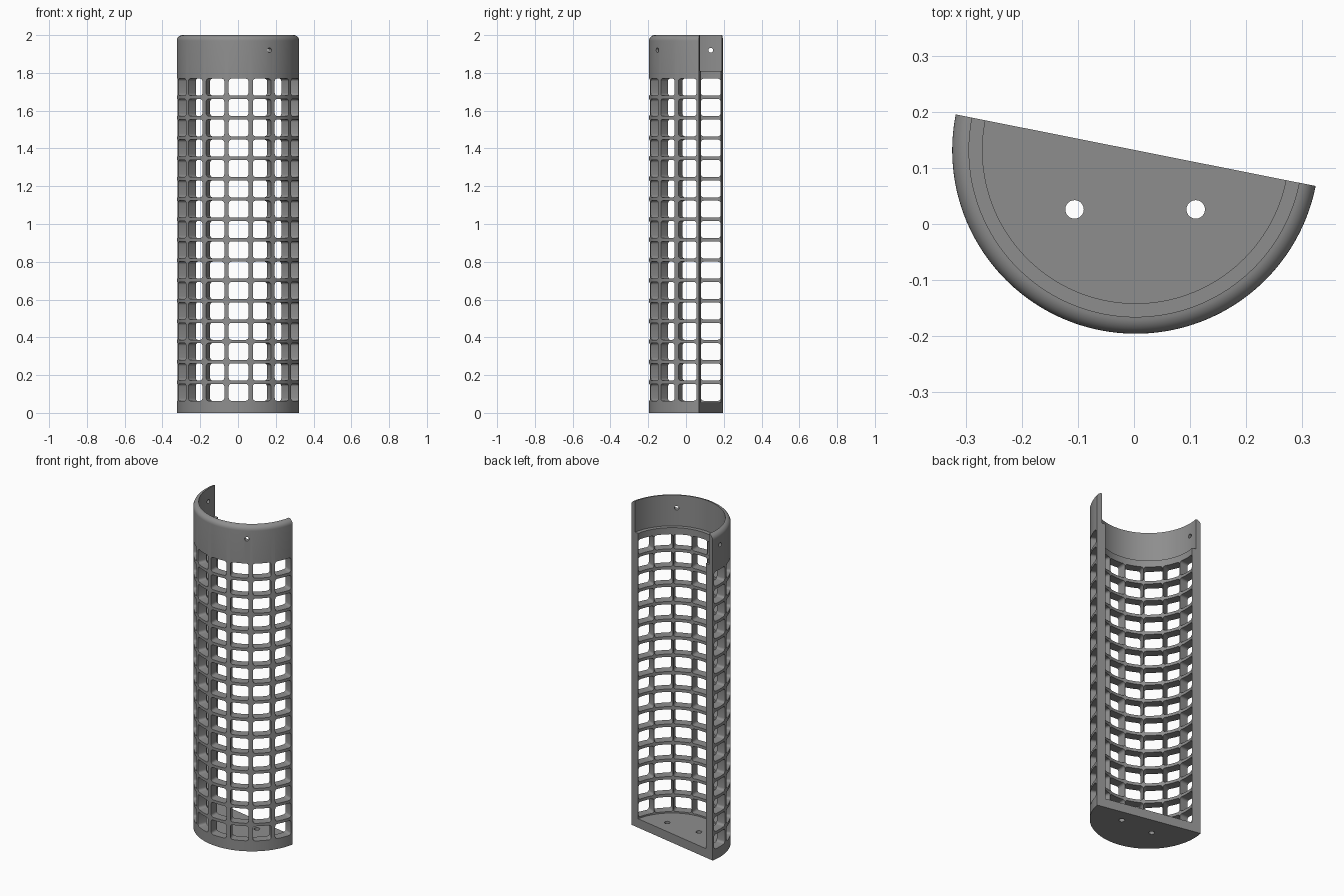
import bpy, bmesh, math
from mathutils import Matrix, Vector

if "Cube" in bpy.data.objects:
    bpy.data.objects.remove(bpy.data.objects["Cube"])

R, R_IN, R_TOP = 0.327, 0.273, 0.297     # outer, inner and top recess radii
CX, CY = 0.003, 0.1315                   # axis of the half cylinder
TILT = math.radians(-11.25)              # direction of the flat open side
FLOOR, STEP, SEG = 0.055, 1.81, 96

grey = bpy.data.materials.new("mid_grey")
grey.diffuse_color = (0.27, 0.27, 0.27, 1)
grey.use_nodes = True
grey.node_tree.nodes["Principled BSDF"].inputs["Base Color"].default_value = grey.diffuse_color


def make_object(name, bm):
    bmesh.ops.recalc_face_normals(bm, faces=bm.faces)
    mesh = bpy.data.meshes.new(name)
    bm.to_mesh(mesh)
    bm.free()
    obj = bpy.data.objects.new(name, mesh)
    bpy.context.collection.objects.link(obj)
    mesh.materials.append(grey)
    return obj


def prism(bm, outline, depth0, depth1, matrix):
    """Extrude a 2D outline along local z between two depths."""
    ends = [[bm.verts.new(matrix @ Vector((x, y, d))) for x, y in outline]
            for d in (depth0, depth1)]
    bm.faces.new(ends[0][::-1])
    bm.faces.new(ends[1])
    n = len(outline)
    for i in range(n):
        j = (i + 1) % n
        bm.faces.new((ends[0][i], ends[0][j], ends[1][j], ends[1][i]))


def circle(r, n=24):
    return [(r * math.cos(2 * math.pi * i / n), r * math.sin(2 * math.pi * i / n))
            for i in range(n)]


def rounded_rect(hw, hh, r, n=4):
    pts = []
    for q, (sx, sy) in enumerate(((1, 1), (-1, 1), (-1, -1), (1, -1))):
        for i in range(n + 1):
            a = math.pi / 2 * (q + i / n)
            pts.append((sx * (hw - r) + r * math.cos(a), sy * (hh - r) + r * math.sin(a)))
    return pts


def radial(angle, z):
    """Frame whose local z points outward at the given angle, local y up."""
    out = Vector((math.cos(angle), math.sin(angle), 0))
    up = Vector((0, 0, 1))
    side = up.cross(out)
    m = Matrix((side, up, out)).transposed().to_4x4()
    m.translation = (CX, CY, z)
    return m


# Half-round shell with floor, rounded rim and top recess
wall = R - R_TOP
profile = [(0, 0), (R, 0)]
for i in range(9):
    a = math.pi / 2 * i / 8
    profile.append((R_TOP + wall * math.cos(a), 2 - wall + wall * math.sin(a)))
profile += [(R_TOP, STEP), (R_IN, STEP), (R_IN, FLOOR), (0, FLOOR)]
bm = bmesh.new()
rows = []
for s in range(SEG + 1):
    a = TILT - math.pi * s / SEG
    rows.append([bm.verts.new((CX + r * math.cos(a), CY + r * math.sin(a), z))
                 for r, z in profile])
for a, b in zip(rows, rows[1:]):
    for i in range(len(profile) - 1):
        bm.faces.new((a[i], a[i + 1], b[i + 1], b[i]))
bm.faces.new(rows[0])
bm.faces.new(rows[-1][::-1])
bmesh.ops.remove_doubles(bm, verts=bm.verts, dist=1e-5)
bmesh.ops.dissolve_degenerate(bm, edges=bm.edges, dist=1e-6)
shell = make_object("half_round_cage", bm)

# Cutters: grid of windows, rim screw holes, floor holes
bm = bmesh.new()
window = rounded_rect(0.052, 0.045, 0.014)
for col in range(8):
    for row in range(16):
        prism(bm, window, 0.2645, 0.345,
              radial(math.radians(-22.5 * (col + 1)), 0.109 + 0.1077 * row))
for deg in (-60, 180):
    prism(bm, circle(0.0125), 0.27, 0.345, radial(math.radians(deg), 1.92))
for x in (-0.106, 0.11):
    prism(bm, circle(0.0165), -0.02, FLOOR + 0.02, Matrix.Translation((x, 0.026, 0)))
cutter = make_object("opening_cutter", bm)

mod = shell.modifiers.new("openings", 'BOOLEAN')
mod.operation = 'DIFFERENCE'
mod.solver = 'EXACT'
mod.object = cutter
bpy.context.view_layer.objects.active = shell
shell.select_set(True)
bpy.ops.object.modifier_apply(modifier=mod.name)
bpy.data.objects.remove(cutter)
bpy.ops.object.shade_smooth_by_angle(angle=math.radians(30))
